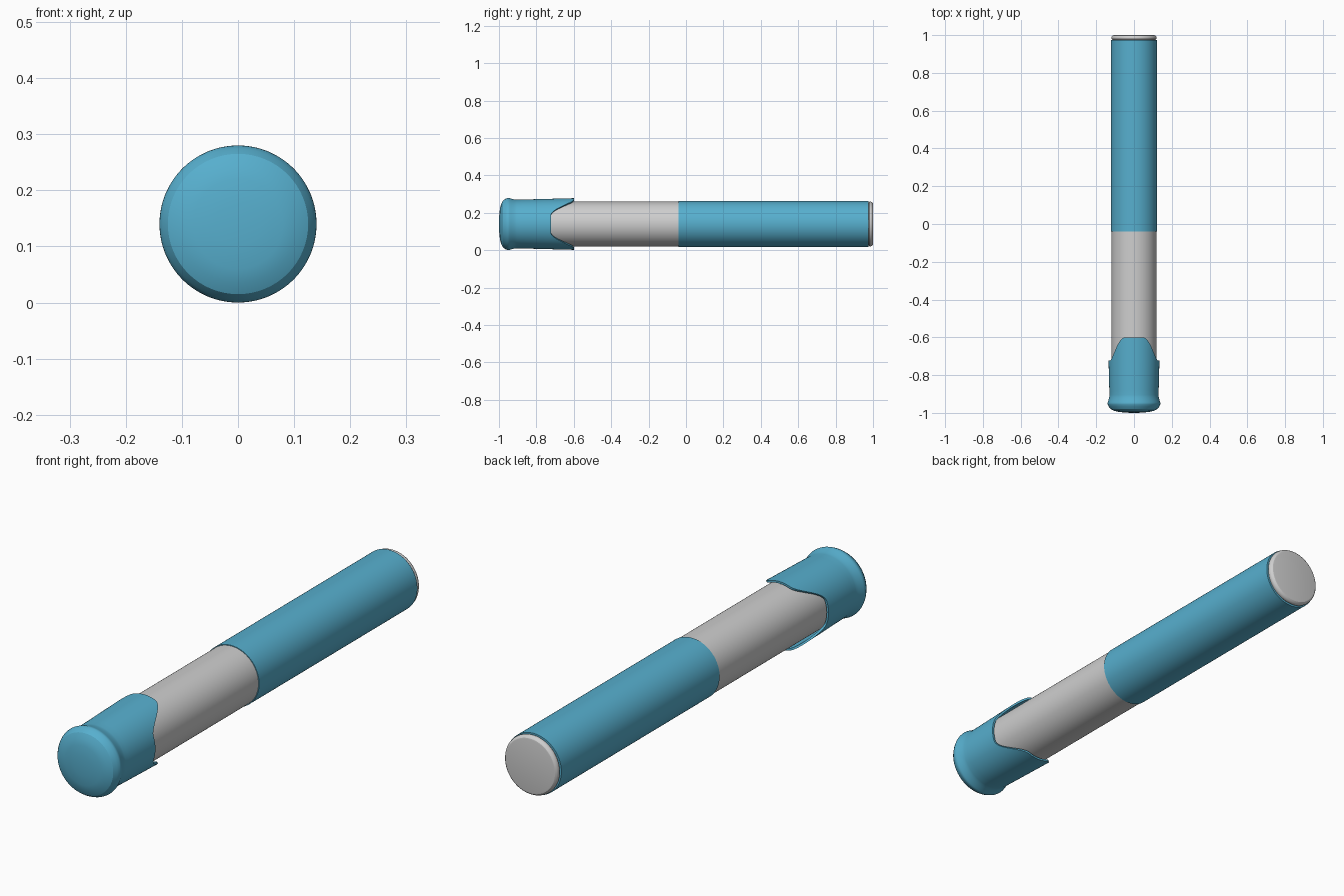
import bpy, bmesh, math

if "Cube" in bpy.data.objects:
    bpy.data.objects.remove(bpy.data.objects["Cube"])

N = 128          # segments around the tube
CZ = 0.14        # height of the long axis


def material(name, rgb):
    m = bpy.data.materials.new(name)
    m.diffuse_color = (*rgb, 1)
    m.use_nodes = True
    m.node_tree.nodes["Principled BSDF"].inputs["Base Color"].default_value = m.diffuse_color
    return m


BLUE = material("teal blue", (0.095, 0.43, 0.62))
GREY = material("light grey", (0.62, 0.62, 0.62))


def lathe(name, profile, mat):
    """Sweep (radius, y) points round the y axis; y may be a function of angle,
    and radius a function of y."""
    bm = bmesh.new()
    rings = []
    for r, y in profile:
        if r == 0:
            rings.append([bm.verts.new((0, y, CZ))] * N)
            continue
        ring = []
        for i in range(N):
            a = 2 * math.pi * i / N
            yy = y(a) if callable(y) else y
            rr = r(yy) if callable(r) else r
            ring.append(bm.verts.new((rr * math.sin(a), yy, CZ + rr * math.cos(a))))
        rings.append(ring)
    for p, q in zip(rings, rings[1:]):
        for i in range(N):
            j = (i + 1) % N
            bm.faces.new(list(dict.fromkeys((p[i], p[j], q[j], q[i]))))
    bmesh.ops.recalc_face_normals(bm, faces=bm.faces)
    me = bpy.data.meshes.new(name)
    bm.to_mesh(me)
    bm.free()
    ob = bpy.data.objects.new(name, me)
    bpy.context.collection.objects.link(ob)
    me.materials.append(mat)
    bpy.ops.object.select_all(action='DESELECT')
    ob.select_set(True)
    bpy.context.view_layer.objects.active = ob
    bpy.ops.object.shade_smooth_by_angle(angle=math.radians(25))
    return ob


# Inner tube with rounded far end
lathe("tube", [(0, -0.95), (0.12, -0.95), (0.12, 0.97), (0.115, 0.974), (0.115, 0.977),
               (0.119, 0.980), (0.12, 0.984), (0.119, 0.990), (0.116, 0.995),
               (0.111, 0.999), (0.106, 1.0), (0, 1.0)], GREY)

# Coloured sleeve over the rear half
lathe("sleeve", [(0.119, -0.04), (0.123, -0.04), (0.123, 0.975), (0.114, 0.975)], BLUE)


# Cap skirt: long tongues above and below, scooped out at the sides
def rim(a):
    d = math.degrees(math.acos(min(1, abs(math.cos(a)))))
    t = min(1, max(0, (d - 20) / 50))
    return -0.60 - 0.122 * t * t * (3 - 2 * t)


def skirt(t):
    return lambda a: -0.905 + t * (rim(a) + 0.905)


def outer(y):
    return 0.130 + 0.008 * (y + 0.905) / 0.305


def inner(y):
    return outer(y) - 0.008


head = [(0, -1.0), (0.04, -0.999), (0.08, -0.995), (0.105, -0.989), (0.125, -0.979),
        (0.134, -0.966), (0.139, -0.955), (0.14, -0.949), (0.1385, -0.943),
        (0.135, -0.932), (0.132, -0.92), (0.1305, -0.912)]
steps = [k / 10 for k in range(11)]
lathe("end_cap", head + [(outer, skirt(t)) for t in steps]
      + [(inner, skirt(t)) for t in reversed(steps)], BLUE)
